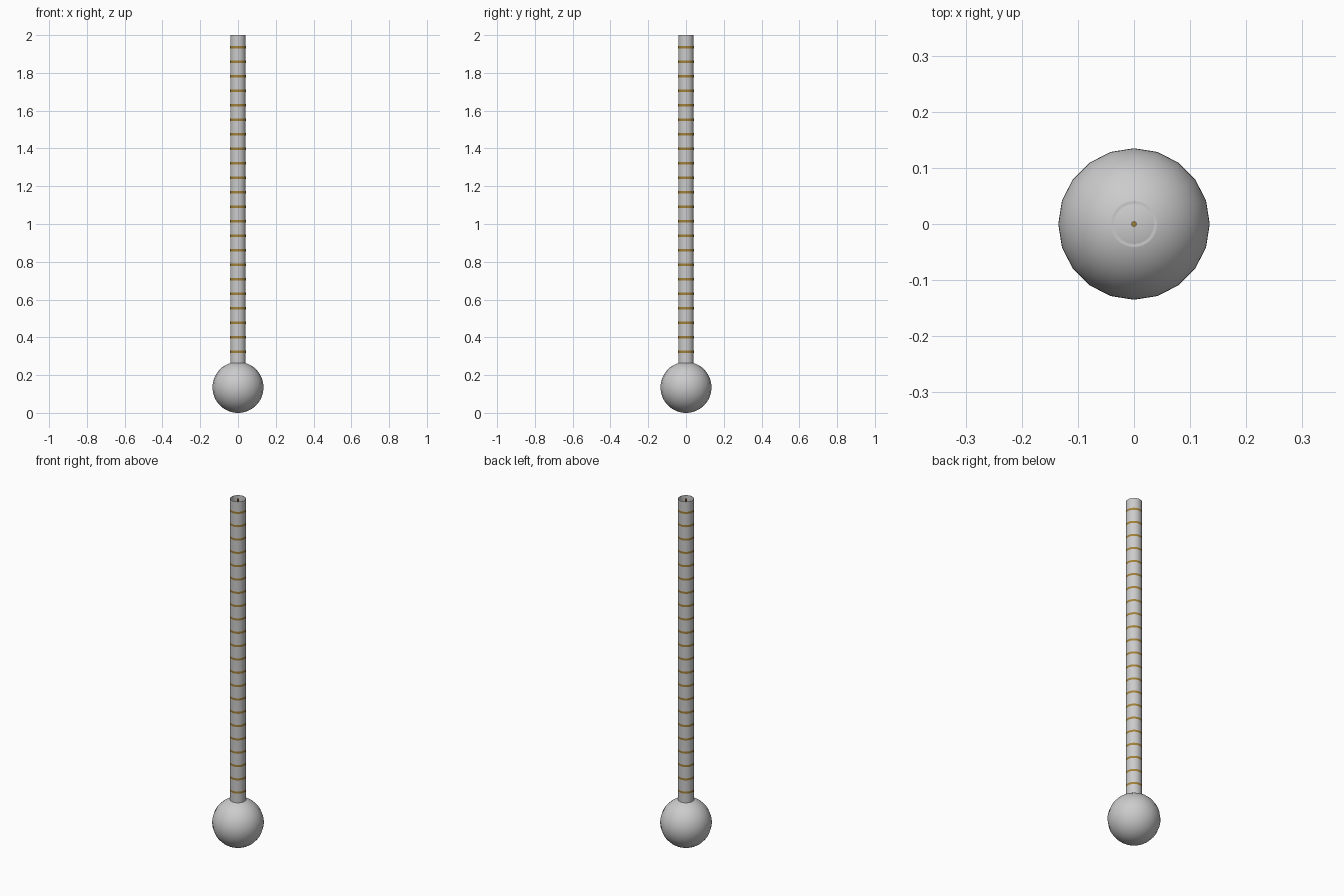
import bpy, bmesh

if "Cube" in bpy.data.objects:
    bpy.data.objects.remove(bpy.data.objects["Cube"])

TUBE_R = 0.041
TUBE_BASE, TOP = 0.265, 2.0
BULB_R = 0.135


def material(name, color):
    mat = bpy.data.materials.new(name)
    mat.diffuse_color = color
    mat.use_nodes = True
    mat.node_tree.nodes["Principled BSDF"].inputs["Base Color"].default_value = mat.diffuse_color
    return mat


def open_cylinder(name, radius, z0, z1, sides, mat=None, ends="NOTHING"):
    bpy.ops.mesh.primitive_cylinder_add(
        vertices=sides, radius=radius, depth=z1 - z0,
        end_fill_type=ends, location=(0, 0, (z0 + z1) / 2))
    obj = bpy.context.object
    obj.name = name
    if mat:
        obj.data.materials.append(mat)
    bpy.ops.object.shade_smooth_by_angle()
    return obj


brass = material("brass_brown", (0.36, 0.22, 0.04, 1))

# Round bulb at the foot
bpy.ops.mesh.primitive_uv_sphere_add(
    segments=20, ring_count=32, radius=BULB_R, location=(0, 0, BULB_R))
bulb = bpy.context.object
bulb.name = "bulb"
bpy.ops.object.shade_smooth()

# Tube, open at the top and closed at the base
tube = open_cylinder("tube", TUBE_R, TUBE_BASE, TOP, 32, ends="NGON")
bm = bmesh.new()
bm.from_mesh(tube.data)
lid = max(bm.faces, key=lambda f: f.calc_center_median().z)
bmesh.ops.delete(bm, geom=[lid], context="FACES_ONLY")
bm.to_mesh(tube.data)
bm.free()

# Thin column running up the middle of the tube
open_cylinder("inner_column", 0.005, TUBE_BASE, TOP - 0.002, 12, brass, "NGON")

# Evenly spaced graduation bands, almost flush with the tube
COUNT, FIRST, LAST, HALF = 22, 0.324, 1.936, 0.006
for i in range(COUNT):
    z = FIRST + (LAST - FIRST) * i / (COUNT - 1)
    open_cylinder(f"graduation_band_{i + 1:02d}", TUBE_R + 0.0006,
                  z - HALF, z + HALF, 32, brass)
